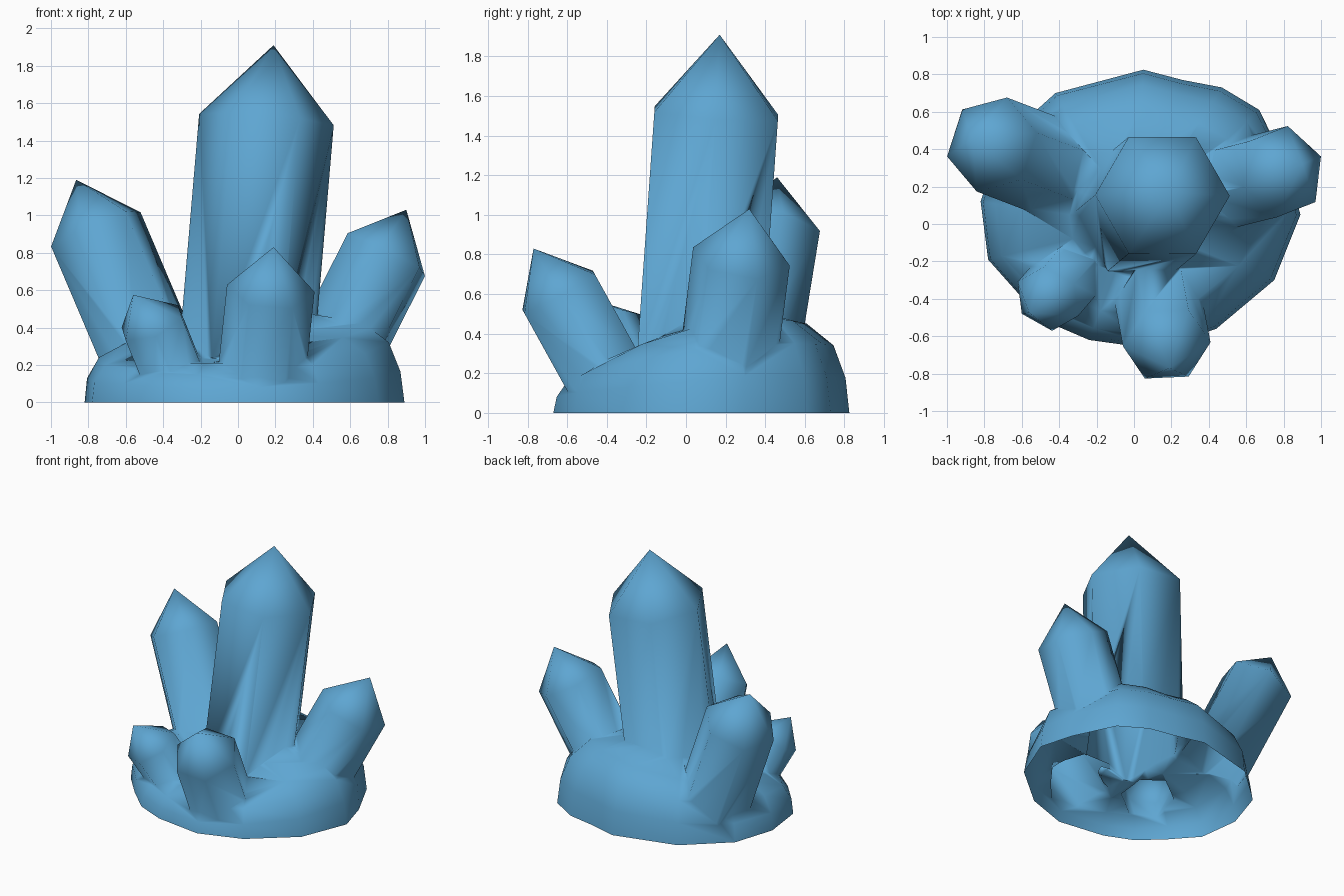
import bpy, bmesh, math, random
from mathutils import Vector

random.seed(4)
if "Cube" in bpy.data.objects:
    bpy.data.objects.remove(bpy.data.objects["Cube"], do_unlink=True)

blue = bpy.data.materials.new("crystal_blue")
blue.use_nodes = True
colour = (0.112, 0.381, 0.645, 1)
blue.diffuse_color = colour
blue.node_tree.nodes["Principled BSDF"].inputs["Base Color"].default_value = colour


def make_object(name, bm):
    bmesh.ops.recalc_face_normals(bm, faces=bm.faces)
    mesh = bpy.data.meshes.new(name)
    bm.to_mesh(mesh)
    bm.free()
    mesh.materials.append(blue)
    obj = bpy.data.objects.new(name, mesh)
    bpy.context.collection.objects.link(obj)
    return obj


def bridge(bm, low, high):
    n = len(low)
    for i in range(n):
        j = (i + 1) % n
        bm.faces.new((low[i], low[j], high[j], high[i]))


def fan(bm, ring, tip):
    for i in range(len(ring)):
        bm.faces.new((ring[i], ring[(i + 1) % len(ring)], tip))


def rock_base():
    # Rounded mound, taller towards the back and the left, falling away at the front
    rim = [(0.89, 0.05), (0.75, -0.3), (0.44, -0.56), (0.12, -0.67), (-0.24, -0.62),
           (-0.45, -0.53), (-0.62, -0.37), (-0.78, -0.19), (-0.82, 0.12), (-0.72, 0.43),
           (-0.42, 0.7), (0.05, 0.825), (0.26, 0.77), (0.47, 0.73), (0.67, 0.61), (0.82, 0.3)]
    rings = [(1, 0), (0.98, 0.16), (0.9, 0.3), (0.74, 0.4), (0.42, 0.45)]
    bm = bmesh.new()
    previous = None
    for scale, z in rings:
        ring = []
        for x, y in rim:
            bump = random.uniform(-0.008, 0.008) if 0 < z < 0.45 else 0
            s = scale + bump
            slope = 0.89 + (0.28 if y > 0 else 0.55) * y + 0.17 * x
            ring.append(bm.verts.new((x * s, y * s, z * slope + bump)))
        if previous:
            bridge(bm, previous, ring)
        else:
            bm.faces.new(ring)
        previous = ring
    fan(bm, previous, bm.verts.new((0, 0, 0.42)))
    return make_object("crystal_cluster", bm)


def crystal(name, root, shoulder, tip, radius, roll):
    # Six-sided prism across its own axis, with a pointed end
    root, shoulder = Vector(root), Vector(shoulder)
    axis = (shoulder - root).normalized()
    angle = math.radians(roll)
    u = Vector((math.cos(angle), math.sin(angle), 0))
    u = (u - axis * u.dot(axis)).normalized()
    v = axis.cross(u)
    bm = bmesh.new()
    low, high = [
        [bm.verts.new(c + radius * (u * math.cos(k * math.pi / 3) + v * math.sin(k * math.pi / 3)))
         for k in range(6)] for c in (root, shoulder)]
    bm.faces.new(low)
    bridge(bm, low, high)
    fan(bm, high, bm.verts.new(tip))
    return make_object(name, bm)


cluster = rock_base()
crystals = [
    crystal("main_crystal", (0.04, 0.06, 0.2), (0.152, 0.153, 1.512), (0.19, 0.17, 1.91), 0.361, 0),
    crystal("back_right_crystal", (-0.46, 0.31, 0.22), (-0.76, 0.425, 0.925), (-0.865, 0.46, 1.19), 0.264, 10),
    crystal("left_crystal", (0.52, 0.21, 0.25), (0.793, 0.28, 0.79), (0.9, 0.32, 1.03), 0.25, 20),
    crystal("front_crystal", (0.13, -0.405, 0.18), (0.175, -0.643, 0.61), (0.19, -0.77, 0.83), 0.235, 0),
    crystal("small_crystal", (-0.34, -0.26, 0.13), (-0.46, -0.4, 0.425), (-0.56, -0.475, 0.575), 0.187, 35),
]

# Merge the crystals into the mound as one skin
for part in crystals:
    union = cluster.modifiers.new(part.name, "BOOLEAN")
    union.operation = "UNION"
    union.solver = "EXACT"
    union.object = part
graph = bpy.context.evaluated_depsgraph_get()
merged = bpy.data.meshes.new_from_object(cluster.evaluated_get(graph))
cluster.modifiers.clear()
cluster.data = merged
for part in crystals:
    bpy.data.objects.remove(part, do_unlink=True)

# Open the underside and shade smooth
bm = bmesh.new()
bm.from_mesh(merged)
floor = [f for f in bm.faces if all(v.co.z < 0.001 for v in f.verts)]
bmesh.ops.delete(bm, geom=floor, context="FACES")
bmesh.ops.remove_doubles(bm, verts=bm.verts, dist=0.004)
for face in bm.faces:
    face.smooth = True
    face.material_index = 0
bm.to_mesh(merged)
bm.free()
